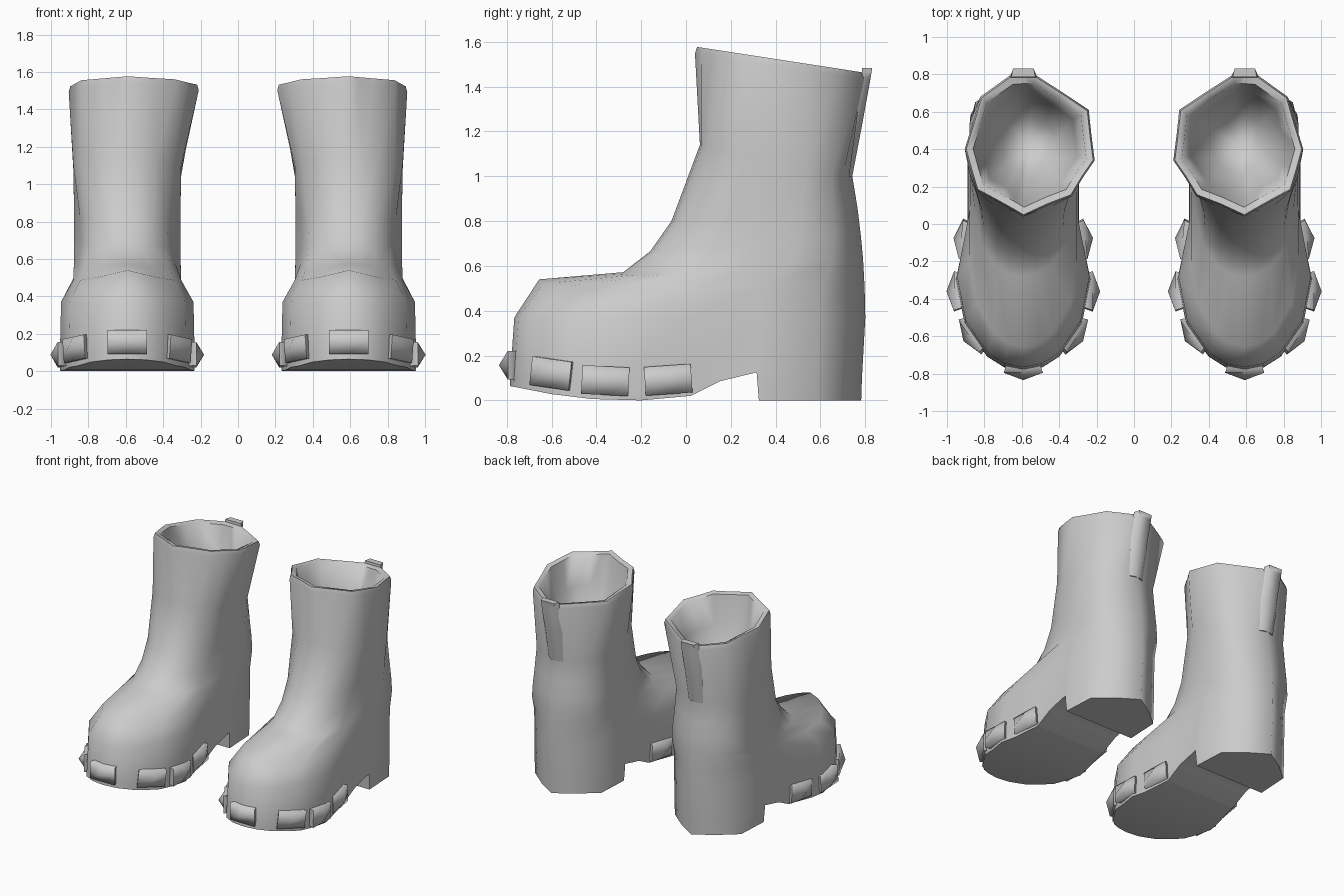
import bpy, bmesh, math
from mathutils import Matrix, Vector

if "Cube" in bpy.data.objects:
    bpy.data.objects.remove(bpy.data.objects["Cube"])

grey = bpy.data.materials.new("plain_grey")
grey.use_nodes = True
grey.diffuse_color = (0.6, 0.6, 0.6, 1)
grey.node_tree.nodes["Principled BSDF"].inputs["Base Color"].default_value = grey.diffuse_color

BOOT_X = 0.592


def make(name, bm, x):
    """Turn a bmesh into a named object at the given x."""
    bmesh.ops.recalc_face_normals(bm, faces=bm.faces)
    mesh = bpy.data.meshes.new(name)
    bm.to_mesh(mesh)
    bm.free()
    mesh.materials.append(grey)
    ob = bpy.data.objects.new(name, mesh)
    ob.location.x = x
    bpy.context.collection.objects.link(ob)
    return ob


def smooth(ob, angle):
    bpy.ops.object.select_all(action="DESELECT")
    ob.select_set(True)
    bpy.context.view_layer.objects.active = ob
    bpy.ops.object.shade_smooth_by_angle(angle=math.radians(angle))


def loft(bm, loops):
    """Skin closed loops and cap both ends."""
    rings = [[bm.verts.new(p) for p in loop] for loop in loops]
    for a, b in zip(rings, rings[1:]):
        for i in range(len(a)):
            j = (i + 1) % len(a)
            bm.faces.new((a[i], a[j], b[j], b[i]))
    bm.faces.new(rings[0])
    return bm.faces.new(rings[-1])


# Half outline, toe to heel: (share of length, share of width)
OUTLINE = [(0.012, 0.28), (0.05, 0.54), (0.16, 0.87), (0.31, 1.0), (0.5, 1.0),
           (0.7, 1.0), (0.87, 1.0), (0.94, 0.53)]


def boot_loop(z, side_drop, rise, front, back, w_front, w_back, w_tail):
    half = []
    for t, w in OUTLINE:
        width = w * (w_front if t < 0.4 else w_back if t < 0.8 else w_tail)
        drop = side_drop * w * max(0.0, 1 - t * 1.4)
        half.append((width, front + t * (back - front), z - drop + rise * t))
    left = [(-x, y, h) for x, y, h in reversed(half)]
    return [(0, front, z)] + half + [(0, back, z + rise)] + left


# Levels: height, side drop, rise to the back, front y, back y,
# then half widths at the front, middle and tail
LEVELS = [
    (-0.05, 0, 0, -0.79, 0.78, 0.358, 0.293, 0.28),
    (0.1, 0, 0, -0.785, 0.785, 0.36, 0.298, 0.283),
    (0.37, 0, 0, -0.766, 0.8, 0.354, 0.295, 0.275),
    (0.54, 0.07, -0.04, -0.655, 0.797, 0.288, 0.287, 0.268),
    (0.572, 0.03, 0.06, -0.28, 0.79, 0.258, 0.285, 0.257),
    (0.665, 0, 0.07, -0.16, 0.78, 0.246, 0.284, 0.245),
    (0.8, 0, 0.06, -0.065, 0.765, 0.252, 0.284, 0.23),
    (1.14, 0, -0.14, 0.062, 0.742, 0.288, 0.288, 0.215),
]

# Lopsided collar outline, from the front round the outer side
COLLAR = [(0, 0.04), (0.05, 0.07), (0.13, 0.115), (0.25, 0.18), (0.28, 0.28),
          (0.313, 0.4), (0.27, 0.54), (0.23, 0.68), (0.07, 0.795), (0, 0.8),
          (-0.06, 0.8), (-0.2, 0.71), (-0.35, 0.61), (-0.365, 0.47),
          (-0.382, 0.34), (-0.32, 0.25), (-0.26, 0.15), (-0.13, 0.1)]


def collar_loop(scale, drop):
    cx, cy = -0.03, 0.42
    return [(cx + (x - cx) * scale, cy + (y - cy) * scale, 1.577 - 0.15 * (y - 0.04) - drop)
            for x, y in COLLAR]


# Collar edge, rim and hollow: (scale, depth below the brim)
BRIM = [(1, 0.03), (0.975, 0), (0.87, 0.008), (0.74, 0.22), (0.42, 0.5)]

# Underside profile: toe spring, arch and heel step
SOLE = [(-1, -0.3), (-1, 0.11), (-0.79, 0.065), (-0.6, 0.028), (-0.42, 0.006),
        (-0.2, 0), (0.02, 0.02), (0.15, 0.085), (0.315, 0.125), (0.325, 0),
        (1, 0), (1, -0.3)]


def boot(side, s):
    bm = bmesh.new()
    loops = [boot_loop(*level) for level in LEVELS]
    end = loft(bm, loops + [collar_loop(*step) for step in BRIM])
    tip = bmesh.ops.poke(bm, faces=[end])["verts"][0]
    tip.co.z -= 0.1
    bm.transform(Matrix.Diagonal((s, 1, 1, 1)))
    body = make(side + "_boot", bm, s * BOOT_X)
    bm = bmesh.new()
    loft(bm, [[(sx, y, z) for y, z in SOLE] for sx in (-0.7, 0.7)])
    cutter = make("sole_cutter", bm, s * BOOT_X)
    mod = body.modifiers.new("sole_cut", "BOOLEAN")
    mod.operation = "DIFFERENCE"
    mod.solver = "EXACT"
    mod.object = cutter
    bpy.context.view_layer.objects.active = body
    bpy.ops.object.modifier_apply(modifier=mod.name)
    bpy.data.objects.remove(cutter)
    smooth(body, 65)


def stud(name, x, y, z, turn, roll, boot_x):
    """Pillow-shaped block: local x along the sole, local -y outward."""
    bm = bmesh.new()
    bmesh.ops.create_grid(bm, x_segments=2, y_segments=2, size=1)
    for v in bm.verts:
        centre = abs(v.co.x) < 0.5 and abs(v.co.y) < 0.5
        v.co = Vector((v.co.x * 0.105, -0.045 if centre else -0.005, v.co.y * 0.064))
    rim = [e for e in bm.edges if e.is_boundary]
    for v in bmesh.ops.extrude_edge_only(bm, edges=rim)["geom"]:
        if isinstance(v, bmesh.types.BMVert):
            v.co.y = 0.04
            v.co.x *= 0.85
    bmesh.ops.holes_fill(bm, edges=[e for e in bm.edges if e.is_boundary], sides=0)
    place = Matrix.Rotation(turn, 4, "Z") @ Matrix.Rotation(roll, 4, "Y")
    bm.transform(Matrix.Translation((x, y, z)) @ place)
    smooth(make(name, bm, boot_x), 75)


# Pull tab: y, z, thickness, inner and outer half width
TAB = [(0.738, 1.0, 0.004, 0.06, 0.03), (0.768, 1.22, 0.016, 0.075, 0.045),
       (0.796, 1.44, 0.028, 0.075, 0.055), (0.797, 1.482, 0.034, 0.065, 0.055)]


def pull_tab(side, x):
    bm = bmesh.new()
    loft(bm, [[(-w, y - 0.012, z), (w, y - 0.012, z), (v, y + t, z), (-v, y + t, z)]
              for y, z, t, w, v in TAB])
    smooth(make(side + "_pull_tab", bm, x), 70)


# Side studs: x, y, z, turn, roll
STUDS = [(0.282, -0.602, 0.12, 57, 7), (0.366, -0.36, 0.088, 90, 3),
         (0.328, -0.08, 0.092, 96, -4)]

for side, s in (("left", 1), ("right", -1)):
    bx = s * BOOT_X
    boot(side, s)
    pull_tab(side, bx)
    stud(side + "_toe_stud", 0, -0.79, 0.157, 0, 0, bx)
    for i, (x, y, z, turn, roll) in enumerate(STUDS):
        for face, m in (("left", 1), ("right", -1)):
            stud(f"{side}_boot_{face}_stud_{i + 1}", m * x, y, z,
                 m * math.radians(turn), m * math.radians(roll), bx)
